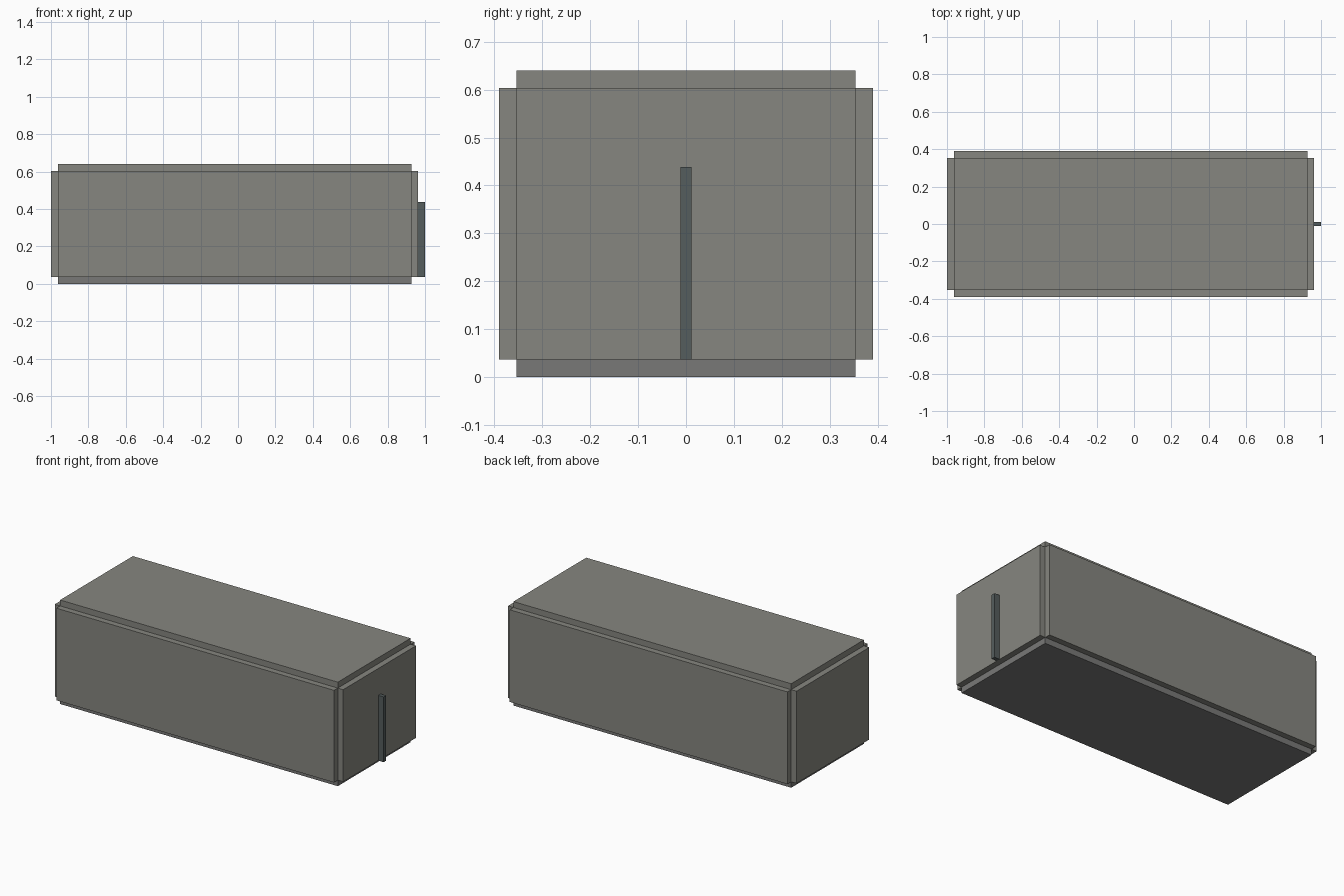
import bpy
import bmesh
from mathutils import Vector

if "Cube" in bpy.data.objects:
    bpy.data.objects.remove(bpy.data.objects["Cube"])


def material(name, rgb):
    m = bpy.data.materials.new(name)
    m.diffuse_color = (*rgb, 1)
    m.use_nodes = True
    m.node_tree.nodes["Principled BSDF"].inputs["Base Color"].default_value = m.diffuse_color
    return m


def slab(name, lo, hi, mat):
    """Axis-aligned box between two opposite corners."""
    lo, hi = Vector(lo), Vector(hi)
    bm = bmesh.new()
    bmesh.ops.create_cube(bm, size=1)
    bmesh.ops.scale(bm, vec=hi - lo, verts=bm.verts)
    mesh = bpy.data.meshes.new(name)
    bm.to_mesh(mesh)
    bm.free()
    mesh.materials.append(mat)
    ob = bpy.data.objects.new(name, mesh)
    ob.location = (lo + hi) / 2
    bpy.context.collection.objects.link(ob)


panel = material("panel_grey", (0.24, 0.24, 0.215))
floor = material("floor_grey", (0.19, 0.19, 0.185))
dark = material("handle_grey", (0.09, 0.11, 0.11))

T = 0.0365                      # panel thickness
X0, X1 = -1 + T, 1 - 2 * T      # inner cavity limits
Y = 0.3535
Z0, Z1 = T, 0.6035

# Floor and roof
slab("floor_panel", (X0, -Y, 0), (X1, Y, Z0), floor)
slab("roof_panel", (X0, -Y, Z1), (X1, Y, Z1 + T), panel)

# Long side walls
slab("front_wall", (X0, -Y - T, Z0), (X1, -Y, Z1), panel)
slab("back_wall", (X0, Y, Z0), (X1, Y + T, Z1), panel)

# End walls
slab("left_end_wall", (X0 - T, -Y, Z0), (X0, Y, Z1), panel)
slab("right_end_wall", (X1, -Y, Z0), (X1 + T, Y, Z1), panel)

# Upright bar on the right end
slab("door_bar", (X1 + T, -0.012, Z0), (1, 0.012, 0.438), dark)
